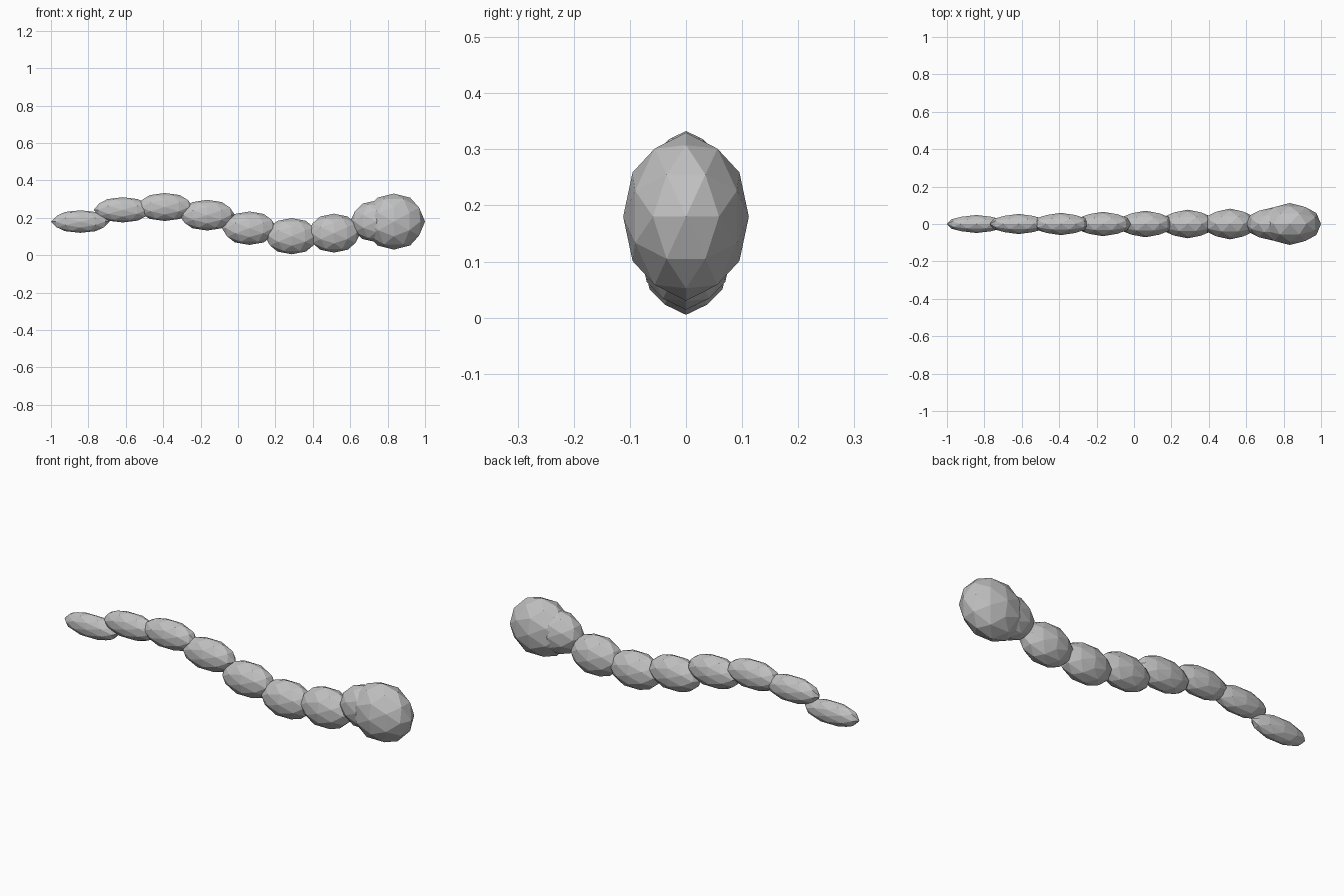
import bpy
import bmesh
import math

cube = bpy.data.objects.get("Cube")
if cube:
    bpy.data.objects.remove(cube, do_unlink=True)

grey = bpy.data.materials.new("plain_grey")
grey.use_nodes = True
colour = (0.53, 0.53, 0.53, 1.0)
grey.diffuse_color = colour
grey.node_tree.nodes["Principled BSDF"].inputs["Base Color"].default_value = colour


def unit_ball_points():
    """Corners of a once-subdivided icosahedron with its mid-edges on the axes."""
    phi = (1 + math.sqrt(5)) / 2
    corner = math.hypot(1, phi)
    bases = [(1, 0, 0),
             (0, phi / corner, 1 / corner),
             (phi / 2, 1 / (2 * phi), 0.5)]
    points = set()
    for base in bases:
        for turn in range(3):
            p = base[turn:] + base[:turn]
            for sx in (-1, 1):
                for sy in (-1, 1):
                    for sz in (-1, 1):
                        points.add((p[0] * sx + 0.0, p[1] * sy + 0.0, p[2] * sz + 0.0))
    return sorted(points)


def faceted_ball(name, centre, radii):
    """Flat-faced ellipsoid."""
    bm = bmesh.new()
    for p in unit_ball_points():
        bm.verts.new([r * v for r, v in zip(radii, p)])
    bmesh.ops.convex_hull(bm, input=bm.verts[:])
    bmesh.ops.recalc_face_normals(bm, faces=bm.faces[:])
    mesh = bpy.data.meshes.new(name)
    bm.to_mesh(mesh)
    bm.free()
    mesh.materials.append(grey)
    obj = bpy.data.objects.new(name, mesh)
    obj.location = centre
    bpy.context.collection.objects.link(obj)
    return obj


# Body segments: a sine wave that thickens from tail to head
for i in range(8):
    centre = (-0.843 + 0.226 * i, 0, 0.18 + 0.08 * math.sin(0.9 * i))
    radii = (0.157 - 0.0025 * i, 0.048 + 0.0057 * i, 0.0602 + 0.0073 * i)
    faceted_ball(f"body_segment_{i + 1}", centre, radii)

# Head
faceted_ball("head", (0.833, 0, 0.18), (0.167, 0.112, 0.15))
